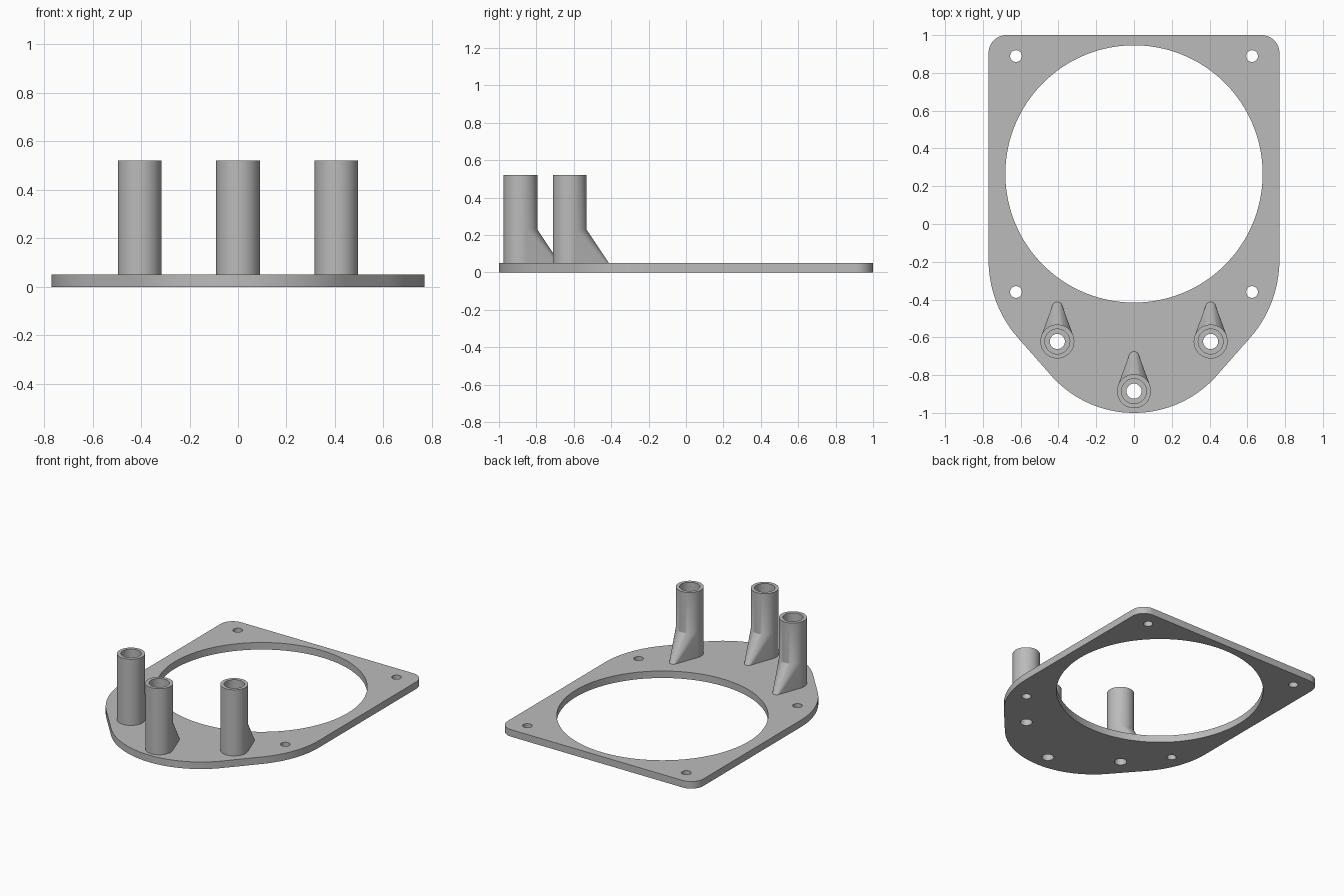
import bpy, bmesh, math

if "Cube" in bpy.data.objects:
    bpy.data.objects.remove(bpy.data.objects["Cube"])

T = 0.05            # plate thickness
TOP = 0.52          # post height
GUSSET = 0.23       # height where the gusset meets the post

grey = bpy.data.materials.new("grey_plastic")
grey.diffuse_color = (0.5, 0.5, 0.5, 1)
grey.use_nodes = True
grey.node_tree.nodes["Principled BSDF"].inputs["Base Color"].default_value = grey.diffuse_color


def arc(cx, cy, r, a0, a1, n):
    return [(cx + r * math.cos(math.radians(a0 + (a1 - a0) * i / n)),
             cy + r * math.sin(math.radians(a0 + (a1 - a0) * i / n))) for i in range(n + 1)]


def circle(cx, cy, r, n):
    return arc(cx, cy, r, 0, 360, n)[:-1]


def make_object(name, bm):
    bmesh.ops.recalc_face_normals(bm, faces=bm.faces)
    mesh = bpy.data.meshes.new(name)
    bm.to_mesh(mesh)
    bm.free()
    mesh.materials.append(grey)
    ob = bpy.data.objects.new(name, mesh)
    bpy.context.collection.objects.link(ob)
    return ob


def extrude_up(bm, face, dz):
    new = bmesh.ops.extrude_face_region(bm, geom=[face])["geom"]
    bmesh.ops.translate(bm, vec=(0, 0, dz), verts=[v for v in new if isinstance(v, bmesh.types.BMVert)])
    if face.is_valid and dz > 0 and len(face.verts) and face.calc_center_median().z > 0.2:
        bm.faces.remove(face)   # no wall left inside the post


def prism(name, pts, z0, z1):
    bm = bmesh.new()
    lo = [bm.verts.new((x, y, z0)) for x, y in pts]
    hi = [bm.verts.new((x, y, z1)) for x, y in pts]
    n = len(pts)
    bm.faces.new(lo[::-1])
    bm.faces.new(hi)
    for i in range(n):
        j = (i + 1) % n
        bm.faces.new((lo[i], lo[j], hi[j], hi[i]))
    return make_object(name, bm)


def activate(ob):
    bpy.ops.object.select_all(action='DESELECT')
    ob.select_set(True)
    bpy.context.view_layer.objects.active = ob


def drill(ob, x, y, r, z0, z1, n=40):
    cutter = prism("drill_cutter", circle(x, y, r, n), z0, z1)
    cutter.hide_render = True
    mod = ob.modifiers.new("drill", 'BOOLEAN')
    mod.operation = 'DIFFERENCE'
    mod.solver = 'EXACT'
    mod.object = cutter
    activate(ob)
    bpy.ops.object.modifier_apply(modifier=mod.name)
    bpy.data.objects.remove(cutter, do_unlink=True)


def smooth(ob):
    activate(ob)
    bpy.ops.object.shade_smooth_by_angle(angle=math.radians(30))


# Plate outline: right half from bottom centre to top corner, then mirrored
tangent = math.degrees(math.atan2(-0.65, 0.76))
half = (arc(0, -0.415, 0.585, -90, tangent, 24)
        + arc(0.145, -0.19, 0.625, tangent, 0, 20)
        + arc(0.675, 0.905, 0.095, 0, 90, 12))
outline = half + [(-x, y) for x, y in reversed(half[1:])]
plate = prism("mounting_plate", outline, 0, T)

# Large opening and four corner screw holes
drill(plate, 0, 0.265, 0.681, -0.1, 0.2, 160)
for sx in (-1, 1):
    for y in (0.889, -0.36):
        drill(plate, sx * 0.625, y, 0.031, -0.1, 0.2)

# Hollow posts, each with a tapered gusset towards the opening
for name, px, py in (("left_post", -0.406, -0.622), ("right_post", 0.406, -0.622),
                     ("middle_post", 0, -0.885)):
    bm = bmesh.new()
    for pts, z in ((circle(px, py, 0.09, 48), T), (circle(px, py, 0.09, 48), GUSSET),
                   (circle(px, py + 0.183, 0.027, 24), T)):
        for x, y in pts:
            bm.verts.new((x, y, z))
    hull = bmesh.ops.convex_hull(bm, input=bm.verts)
    loose = [v for v in bm.verts if not v.link_faces]
    bmesh.ops.delete(bm, geom=loose, context='VERTS')
    bmesh.ops.dissolve_limit(bm, angle_limit=math.radians(0.3), verts=bm.verts, edges=bm.edges)
    cap = max(bm.faces, key=lambda f: f.calc_center_median().z)
    extrude_up(bm, cap, TOP - GUSSET)
    post = make_object(name, bm)
    # Wide bore from the top, narrow screw hole below it
    drill(post, px, py, 0.066, 0.1, 0.7)
    drill(post, px, py, 0.04, -0.1, 0.3)
    drill(plate, px, py, 0.04, -0.1, 0.2)
    smooth(post)

smooth(plate)
